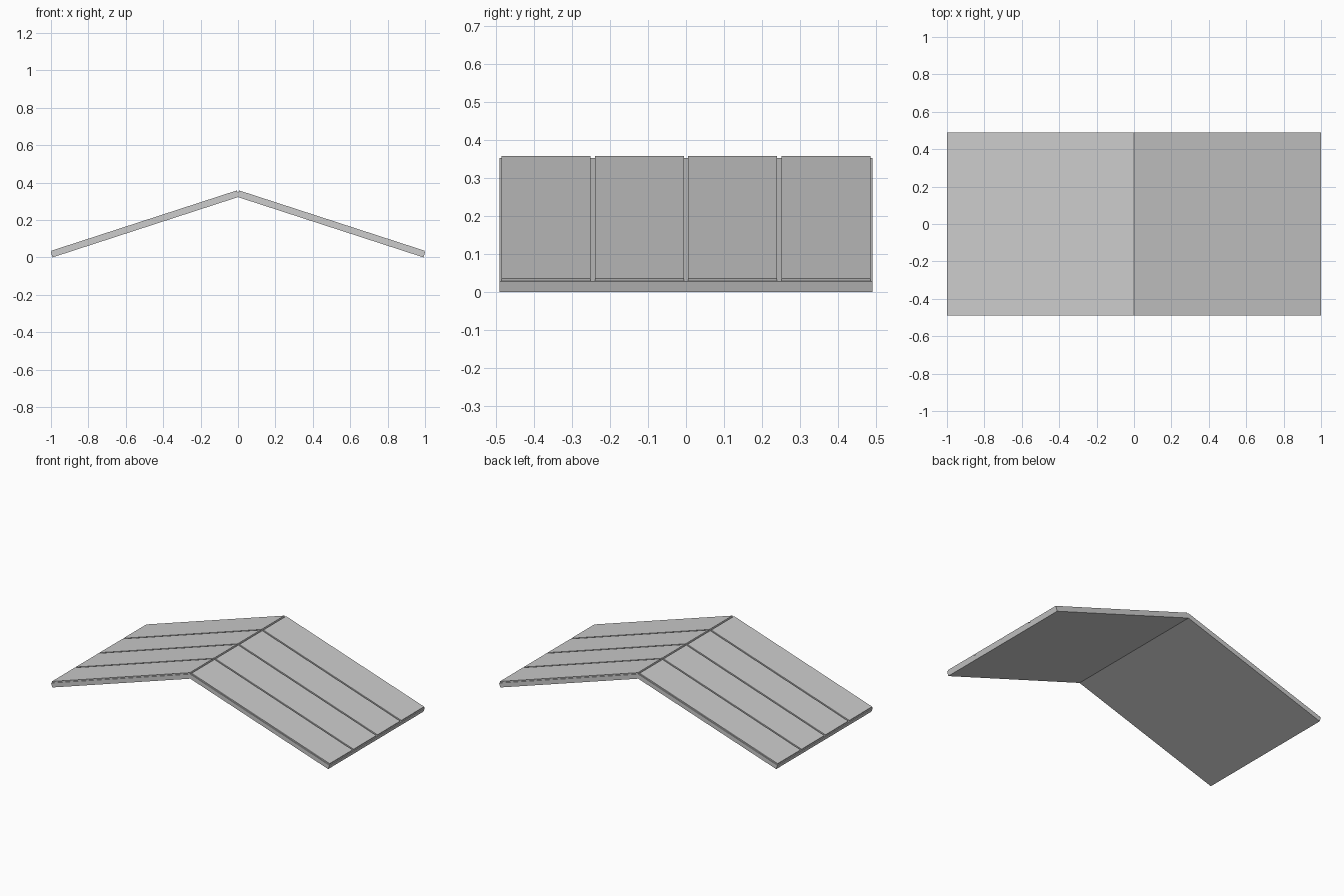
import bpy
from mathutils import Vector

cube = bpy.data.objects.get("Cube")
if cube:
    bpy.data.objects.remove(cube, do_unlink=True)

grey = bpy.data.materials.new("light_grey")
grey.use_nodes = True
colour = (0.604, 0.604, 0.604, 1)
grey.diffuse_color = colour
grey.node_tree.nodes["Principled BSDF"].inputs["Base Color"].default_value = colour

HALF_DEPTH = 0.49
RIDGE = Vector((0, 0.352))
EAVE = Vector((1, 0.027))
THICK = 0.0283
RAISE = 0.0075      # height of the panels above the slab
INSET = 0.0045      # margin round each panel
PANELS = 4

slope = (EAVE - RIDGE).normalized()
normal = Vector((-slope.y, slope.x))


def extrude_profile(name, profile, y0, y1):
    """Solid prism from an (x, z) outline, running along y."""
    n = len(profile)
    verts = [(p[0], y, p[1]) for y in (y0, y1) for p in profile]
    faces = [tuple(range(n)), tuple(range(2 * n - 1, n - 1, -1))]
    faces += [(i, i + n, (i + 1) % n + n, (i + 1) % n) for i in range(n)]
    mesh = bpy.data.meshes.new(name)
    mesh.from_pydata(verts, [], faces)
    mesh.materials.append(grey)
    obj = bpy.data.objects.new(name, mesh)
    bpy.context.collection.objects.link(obj)
    return obj


def mirrored(points):
    return [(-p[0], p[1]) for p in reversed(points)]


# Folded roof slab with eaves cut square to the slope
eave_low = EAVE - normal * THICK
ridge_low = RIDGE - Vector((0, THICK / normal.y))
right_half = [ridge_low, eave_low, EAVE, RIDGE]
extrude_profile("roof_slab", right_half + mirrored(right_half[1:3]),
                -HALF_DEPTH, HALF_DEPTH)

# Raised panels on both slopes, sunk slightly into the slab
top, bottom = RIDGE + slope * INSET, EAVE - slope * INSET
sink, lift = normal * -0.003, normal * RAISE
outline = [top + sink, bottom + sink, bottom + lift, top + lift]
width = 2 * HALF_DEPTH / PANELS
for i in range(PANELS):
    y = -HALF_DEPTH + i * width
    for side, shape in (("left", outline), ("right", mirrored(outline))):
        extrude_profile(f"{side}_roof_panel_{i + 1}", shape,
                        y + INSET + 0.001, y + width - INSET - 0.001)
